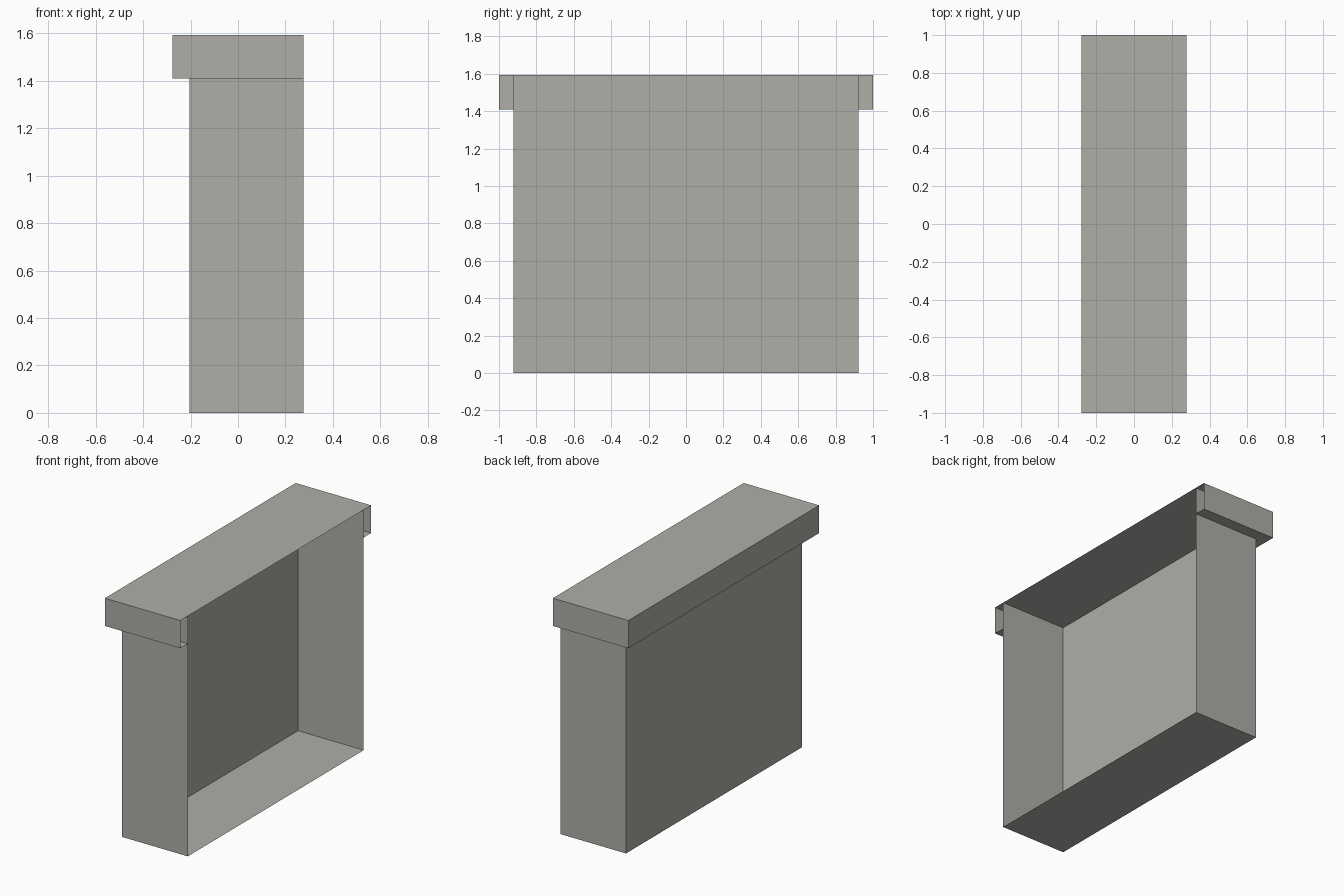
import bpy
import bmesh
from mathutils import Vector

cube = bpy.data.objects.get("Cube")
if cube:
    bpy.data.objects.remove(cube, do_unlink=True)

# Overall dimensions
OPEN_X = 0.277
BODY_X, BODY_Y = -0.205, 0.922
CAP_X, CAP_Y = -0.277, 1.0
CAP_Z, TOP_Z = 1.41, 1.594

stone = bpy.data.materials.new("warm grey")
stone.use_nodes = True
colour = (0.43, 0.42, 0.39, 1.0)
stone.diffuse_color = colour
stone.node_tree.nodes["Principled BSDF"].inputs["Base Color"].default_value = colour


def finish(name, bm):
    mesh = bpy.data.meshes.new(name)
    bm.to_mesh(mesh)
    bm.free()
    mesh.materials.append(stone)
    obj = bpy.data.objects.new(name, mesh)
    bpy.context.collection.objects.link(obj)
    return obj


def sheet_box(name, back_x, half_y, z0, z1, open_sides):
    """Thin-walled box with the faces pointing along open_sides removed."""
    bm = bmesh.new()
    bmesh.ops.create_cube(bm, size=1)
    for v in bm.verts:
        v.co = Vector((OPEN_X if v.co.x > 0 else back_x,
                       half_y if v.co.y > 0 else -half_y,
                       z1 if v.co.z > 0 else z0))
    bm.normal_update()
    gone = [f for f in bm.faces
            if any(f.normal.dot(Vector(d)) > 0.9 for d in open_sides)]
    bmesh.ops.delete(bm, geom=gone, context="FACES")
    return finish(name, bm)


# Body: floor, back and end walls, open to +x and closed above by the cap
sheet_box("body_shell", BODY_X, BODY_Y, 0, TOP_Z, [(1, 0, 0), (0, 0, 1)])

# Cap: top plate with a hanging rim on three sides
sheet_box("cap_shell", CAP_X, CAP_Y, CAP_Z, TOP_Z, [(1, 0, 0), (0, 0, -1)])

# Underside of the cap overhang, wrapping the body on three sides
bm = bmesh.new()
outer = [(OPEN_X, -CAP_Y), (CAP_X, -CAP_Y), (CAP_X, CAP_Y), (OPEN_X, CAP_Y)]
inner = [(OPEN_X, -BODY_Y), (BODY_X, -BODY_Y), (BODY_X, BODY_Y), (OPEN_X, BODY_Y)]
rim = [[bm.verts.new((x, y, CAP_Z)) for x, y in loop] for loop in (outer, inner)]
for i in range(3):
    face = bm.faces.new((rim[0][i], rim[0][i + 1], rim[1][i + 1], rim[1][i]))
    face.normal_update()
    if face.normal.z > 0:
        face.normal_flip()
finish("cap_underside", bm)
